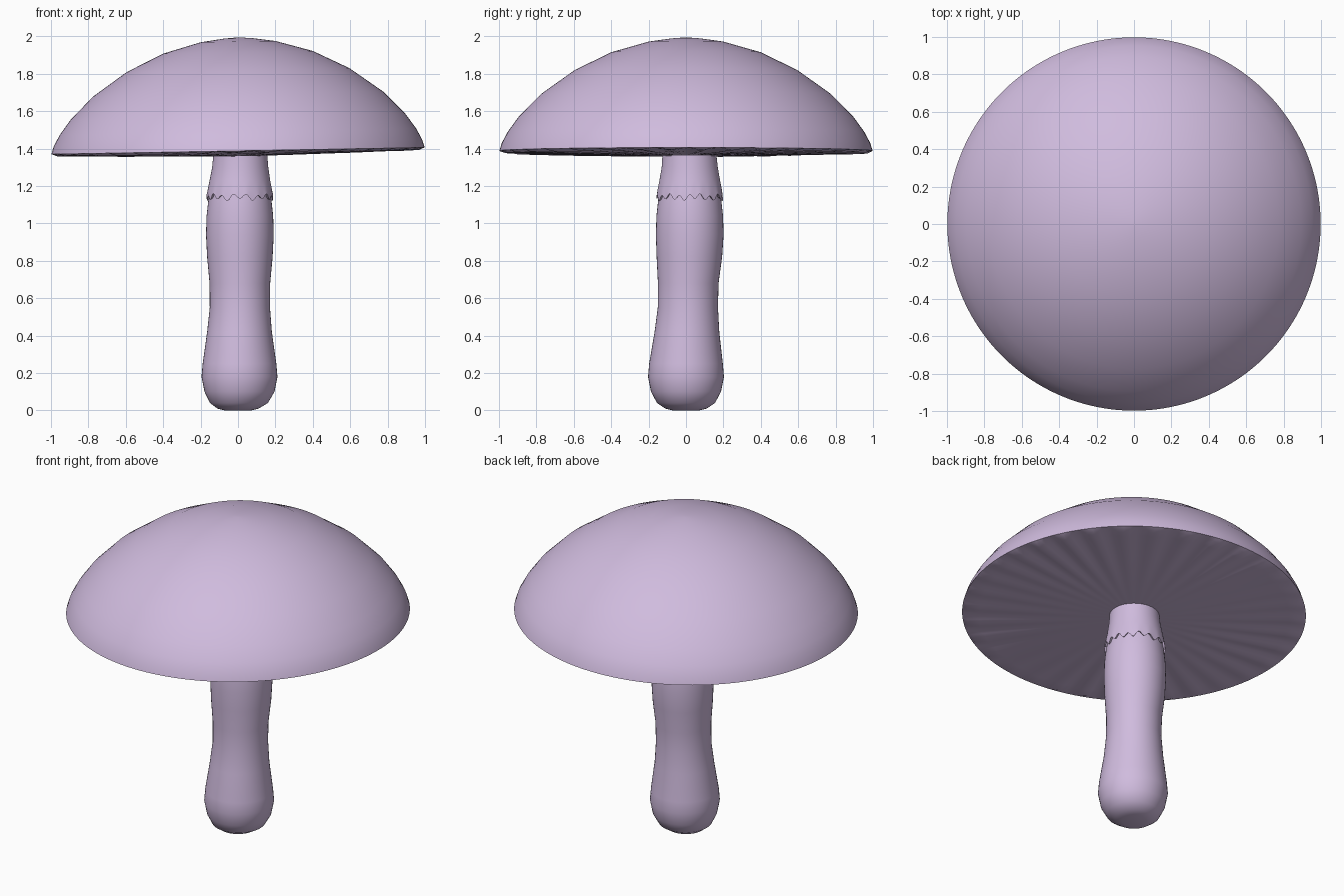
import bpy
import bmesh
from math import sin, cos, pi, radians

if "Cube" in bpy.data.objects:
    bpy.data.objects.remove(bpy.data.objects["Cube"], do_unlink=True)

lilac = bpy.data.materials.new("soft lilac")
lilac.use_nodes = True
lilac.diffuse_color = (0.63, 0.50, 0.73, 1)
lilac.node_tree.nodes["Principled BSDF"].inputs["Base Color"].default_value = lilac.diffuse_color


def loft(name, rings, segments, shift=lambda r, a, i: 0.0, cap_start=False, cap_end=False):
    """Join circular rings (radius, z, x centre, y centre); shift moves points in z."""
    bm = bmesh.new()
    loops = []
    for i, (r, z, cx, cy) in enumerate(rings):
        angles = [2 * pi * k / segments for k in range(segments)]
        loops.append([bm.verts.new((cx + r * cos(a), cy + r * sin(a), z + shift(r, a, i)))
                      for a in angles])
    for low, high in zip(loops, loops[1:]):
        for k in range(segments):
            n = (k + 1) % segments
            bm.faces.new((low[k], low[n], high[n], high[k]))
    if cap_start:
        bm.faces.new(loops[0][::-1])
    if cap_end:
        bm.faces.new(loops[-1])
    bmesh.ops.recalc_face_normals(bm, faces=bm.faces)
    mesh = bpy.data.meshes.new(name)
    bm.to_mesh(mesh)
    bm.free()
    mesh.materials.append(lilac)
    obj = bpy.data.objects.new(name, mesh)
    bpy.context.collection.objects.link(obj)
    bpy.ops.object.select_all(action='DESELECT')
    obj.select_set(True)
    bpy.context.view_layer.objects.active = obj
    bpy.ops.object.shade_smooth_by_angle(angle=radians(50))
    return obj


# Cap: gilled underside from the stem out to the rim, then the dome to its top
underside = [(0.02, 1.358), (0.3, 1.362), (0.5, 1.368), (0.65, 1.372),
             (0.8, 1.378), (0.9, 1.38), (0.97, 1.382)]
dome = [(0.998, 1.388), (0.985, 1.43), (0.953, 1.49), (0.895, 1.57), (0.775, 1.692),
        (0.595, 1.82), (0.4, 1.915), (0.2, 1.972), (0.08, 1.989), (0.015, 1.994)]


def cap_shift(r, a, i):
    tilt = 0.018 * r * cos(a)
    if i >= len(underside):
        return tilt
    fade = max(0.0, (r - 0.3) / 0.7)
    ripple = cos(34 * a + 0.8 * sin(3 * a)) * (0.75 + 0.25 * sin(5 * a))
    return tilt + 0.009 * fade * ripple


loft("cap", [(r, z, 0, 0) for r, z in underside + dome], 170, cap_shift, True, True)

# Stem: rounded foot, narrow waist and a slight lean
stem = [(0.07, 0.0, 0, 0), (0.11, 0.01, 0, 0), (0.155, 0.04, 0.005, 0),
        (0.187, 0.1, 0.008, 0), (0.203, 0.18, 0.008, 0), (0.197, 0.25, 0.008, 0),
        (0.173, 0.42, 0.008, 0.005), (0.161, 0.55, 0.01, 0.01), (0.162, 0.68, 0.01, 0.012),
        (0.175, 0.82, 0.01, 0.018), (0.181, 0.94, 0.01, 0.02), (0.178, 1.04, 0.01, 0.02),
        (0.168, 1.13, 0.01, 0.02), (0.15, 1.22, 0.01, 0.02), (0.135, 1.38, 0.012, 0.018)]
loft("stem", stem, 48, cap_start=True, cap_end=True)

# Collar: close sleeve under the cap with a ragged hem
collar = [(0.165, 1.145, 0.01, 0.02), (0.178, 1.14, 0.01, 0.02), (0.173, 1.175, 0.01, 0.02),
          (0.162, 1.23, 0.01, 0.02), (0.15, 1.3, 0.012, 0.02), (0.143, 1.38, 0.012, 0.018)]


def hem_shift(r, a, i):
    return 0.014 * cos(18 * a + sin(2 * a)) + 0.006 * sin(7 * a) if i < 2 else 0.0


loft("collar", collar, 108, hem_shift)
